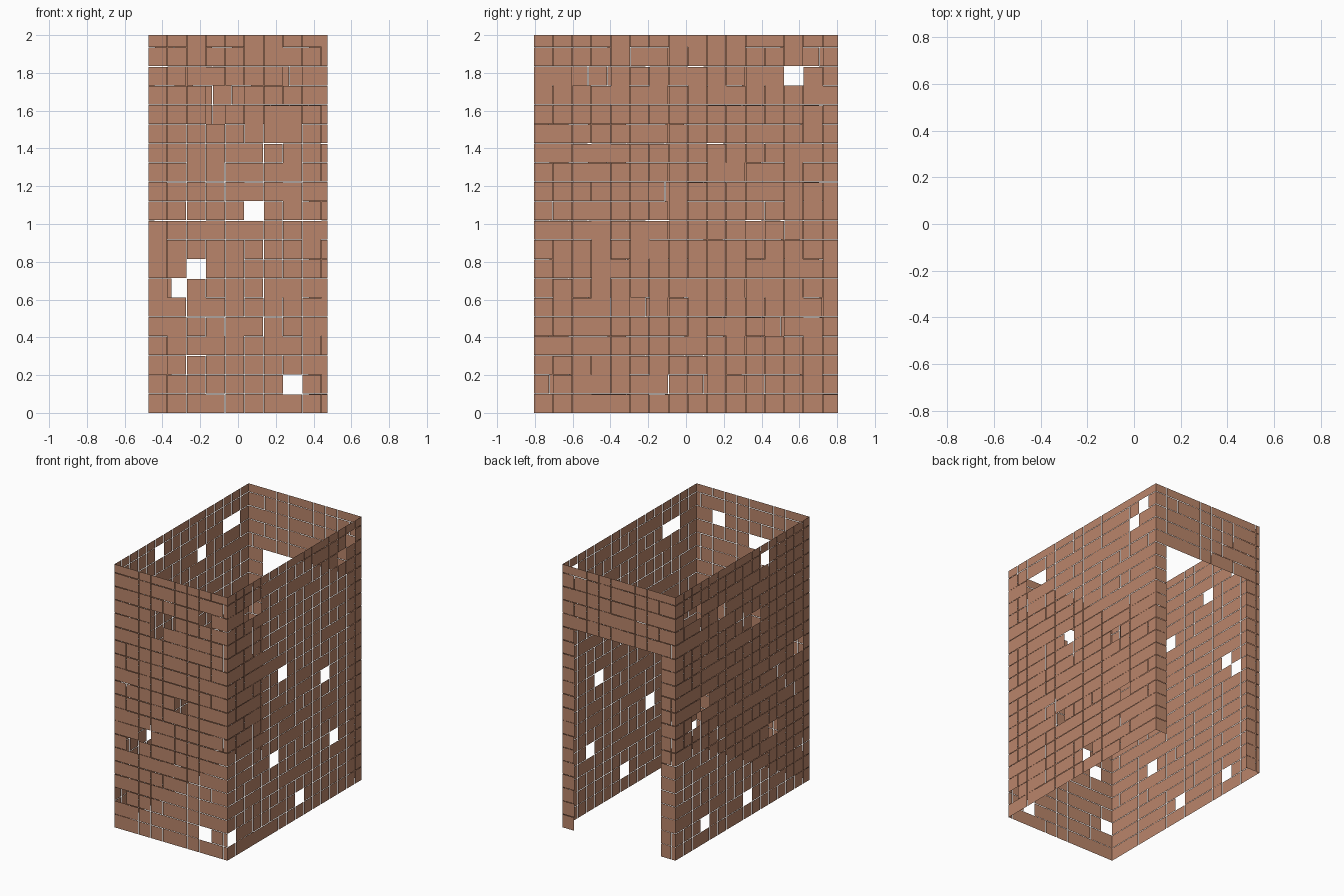
import bpy, bmesh, random
from mathutils import Vector

if "Cube" in bpy.data.objects:
    bpy.data.objects.remove(bpy.data.objects["Cube"])

random.seed(4)
W, D, H = 0.95, 1.61, 2.0      # overall size
P = 0.102                      # tile pitch

tile_mat = bpy.data.materials.new("terracotta")
tile_mat.diffuse_color = (0.49, 0.235, 0.145, 1)
tile_mat.use_nodes = True
tile_mat.node_tree.nodes["Principled BSDF"].inputs["Base Color"].default_value = tile_mat.diffuse_color


def steps(length):
    """Full tiles followed by one narrow cut tile."""
    out, a = [], 0.0
    while a < length - 0.01:
        out.append((a, min(a + P, length)))
        a += P
    return out


def wall(name, origin, direction, length, holes, door=None):
    """Tiled sheet: origin is its left bottom corner seen from outside."""
    o, d = Vector(origin), Vector(direction)
    bm = bmesh.new()
    for r, (z0, z1) in enumerate(steps(H)):
        for c, (u0, u1) in enumerate(steps(length)):
            if (c, r) in holes:
                continue
            if door and z1 < door[2] + 0.01:      # trim tiles to the doorway
                if u0 > door[0] - 0.01 and u1 < door[1] + 0.01:
                    continue
                if u0 < door[1] < u1:
                    u0 = door[1]
            # narrow joints between tiles, outer border kept flush
            gu = random.uniform(0.001, 0.004) if u1 < length - 0.001 else 0
            gz = random.uniform(0.001, 0.004) if z1 < H - 0.001 else 0
            bm.faces.new([bm.verts.new(o + d * u + Vector((0, 0, z))) for u, z in
                          ((u0, z0), (u1 - gu, z0), (u1 - gu, z1 - gz), (u0, z1 - gz))])
    me = bpy.data.meshes.new(name)
    bm.to_mesh(me)
    bm.free()
    me.materials.append(tile_mat)
    ob = bpy.data.objects.new(name, me)
    bpy.context.collection.objects.link(ob)


x, y = W / 2, D / 2
# walls with missing tiles given as (column, row)
wall("front_wall", (-x, -y, 0), (1, 0, 0), W,
     {(5, 10), (2, 7), (1, 6), (7, 1), (3, 16), (4, 16), (3, 15), (7, 17), (0, 2)})
wall("right_wall", (x, -y, 0), (0, 1, 0), D,
     {(0, 1), (8, 1), (5, 5), (12, 4), (6, 11), (11, 9), (2, 17), (3, 17),
      (13, 17), (14, 18)})
wall("left_wall", (-x, y, 0), (0, -1, 0), D,
     {(3, 1), (8, 1), (11, 5), (2, 9), (3, 10), (14, 10), (9, 14), (5, 16),
      (1, 17), (2, 17), (10, 18)})
# back wall with tall doorway (start, end, height)
wall("back_wall", (x, y, 0), (-1, 0, 0), W, set(), door=(P, 0.828, 1.53))
